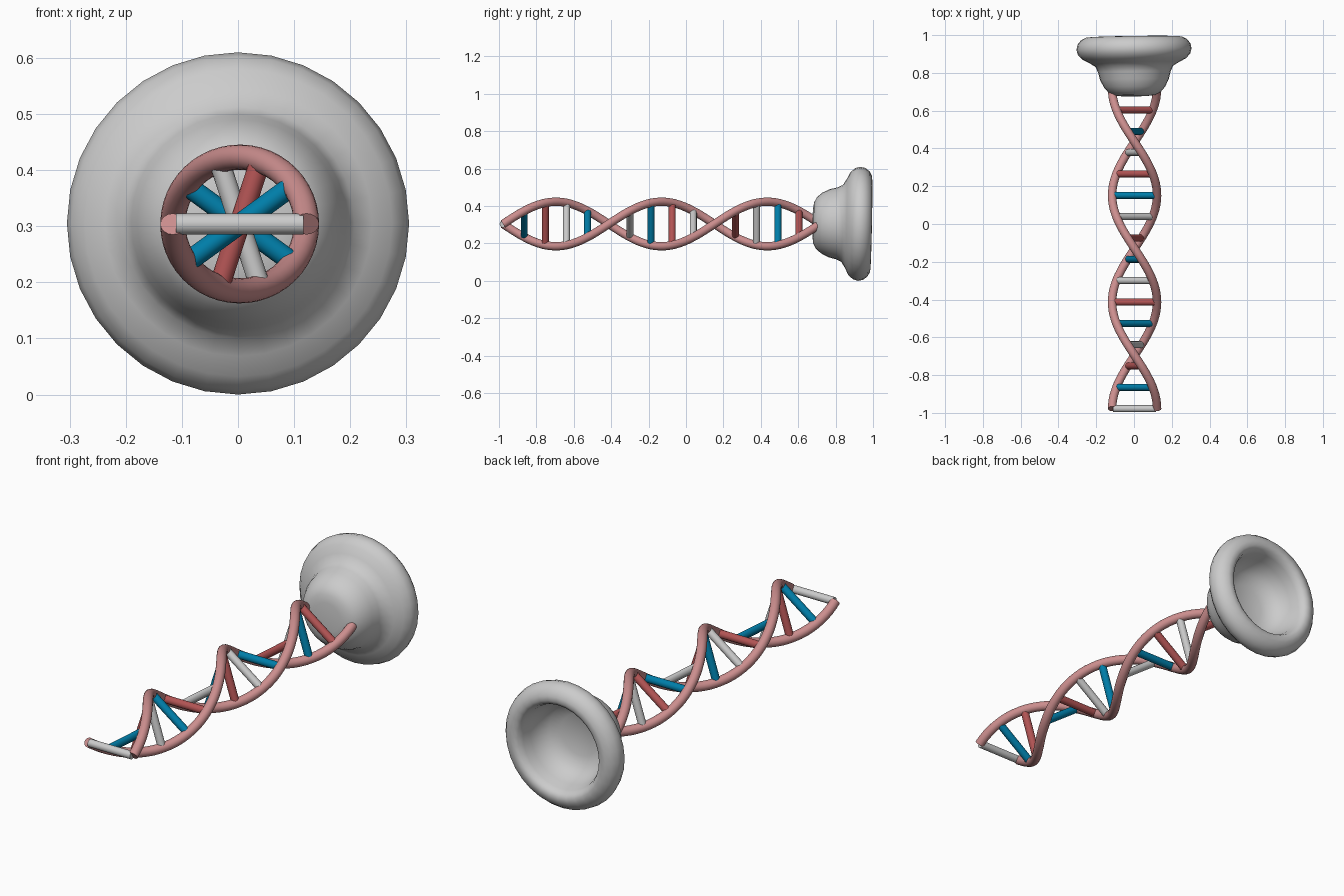
import bpy, bmesh, math
from mathutils import Matrix, Vector

if "Cube" in bpy.data.objects:
    bpy.data.objects.remove(bpy.data.objects["Cube"])

CX, CZ = 0.003, 0.304          # helix axis
Y0, HALF = -0.978, 0.565       # start and length of a half turn
R, TUBE, RUNG = 0.119, 0.0225, 0.0185


def material(name, rgb):
    m = bpy.data.materials.new(name)
    m.diffuse_color = (*rgb, 1)
    m.use_nodes = True
    m.node_tree.nodes["Principled BSDF"].inputs["Base Color"].default_value = m.diffuse_color
    return m


PINK = material("pink", (0.60, 0.27, 0.27))
RED = material("red", (0.45, 0.09, 0.09))
BLUE = material("blue", (0.0, 0.21, 0.40))


def mesh_object(name, bm, mat=None):
    bmesh.ops.recalc_face_normals(bm, faces=bm.faces)
    me = bpy.data.meshes.new(name)
    bm.to_mesh(me)
    bm.free()
    ob = bpy.data.objects.new(name, me)
    bpy.context.collection.objects.link(ob)
    if mat:
        me.materials.append(mat)
    bpy.ops.object.select_all(action='DESELECT')
    ob.select_set(True)
    bpy.context.view_layer.objects.active = ob
    bpy.ops.object.shade_smooth_by_angle(angle=math.radians(40))
    return ob


def helix_point(y, phase):
    a = math.pi * (y - Y0) / HALF + phase
    return Vector((CX + R * math.cos(a), y, CZ + R * math.sin(a)))


# Two twisted strands: a round section swept along the helix
def strand(name, phase, y_end=0.712, steps=72, sides=16):
    bm = bmesh.new()
    rings = []
    for i in range(steps + 1):
        y = Y0 + (y_end - Y0) * i / steps
        p = helix_point(y, phase)
        t = (helix_point(y + 1e-3, phase) - helix_point(y - 1e-3, phase)).normalized()
        n = Vector((p.x - CX, 0, p.z - CZ)).normalized()
        b = t.cross(n)
        rings.append([bm.verts.new(p + TUBE * (n * math.cos(k) + b * math.sin(k)))
                      for k in (2 * math.pi * j / sides for j in range(sides))])
    for r0, r1 in zip(rings, rings[1:]):
        for j in range(sides):
            k = (j + 1) % sides
            bm.faces.new((r0[j], r0[k], r1[k], r1[j]))
    bm.faces.new(rings[0])
    bm.faces.new(rings[-1])
    mesh_object(name, bm, PINK)


strand("strand_a", 0)
strand("strand_b", math.pi)

# Fifteen rungs, five per half turn, cycling grey, blue, red
for i in range(15):
    y = Y0 + i * HALF / 5
    a = i * math.pi / 5
    bm = bmesh.new()
    bmesh.ops.create_cone(bm, cap_ends=True, segments=16, radius1=RUNG, radius2=RUNG,
                          depth=0.227,
                          matrix=Matrix.Translation((CX, y, CZ))
                          @ Matrix.Rotation(math.pi / 2 - a, 4, 'Y'))
    mesh_object(f"rung_{i + 1}", bm, (None, BLUE, RED)[i % 3])

# Hollow cup: (radius, y) profile from the base, over the rolled rim, into the bowl
profile = [(0, 0.676), (0.07, 0.677), (0.108, 0.682), (0.138, 0.697), (0.162, 0.725),
           (0.182, 0.765), (0.192, 0.805), (0.206, 0.835), (0.238, 0.855),
           (0.274, 0.873), (0.297, 0.898), (0.305, 0.925), (0.299, 0.953),
           (0.281, 0.976), (0.256, 0.989), (0.234, 0.991), (0.216, 0.980),
           (0.205, 0.955), (0.196, 0.91), (0.180, 0.865), (0.150, 0.83),
           (0.10, 0.81), (0, 0.802)]
bm = bmesh.new()
verts = [bm.verts.new((r, y, 0)) for r, y in profile]
edges = [bm.edges.new(e) for e in zip(verts, verts[1:])]
bmesh.ops.spin(bm, geom=verts + edges, cent=(0, 0, 0), axis=(0, 1, 0),
               angle=2 * math.pi, steps=32)
bmesh.ops.remove_doubles(bm, verts=bm.verts, dist=1e-4)
# The cup leans very slightly off the axis
pivot = Vector((0, 0.925, 0))
tilt = Matrix.Rotation(math.radians(-1.2), 4, 'X') @ Matrix.Rotation(math.radians(0.8), 4, 'Z')
bm.transform(Matrix.Translation(pivot + Vector((0, 0, 0.305))) @ tilt
             @ Matrix.Translation(-pivot))
mesh_object("cup", bm)
